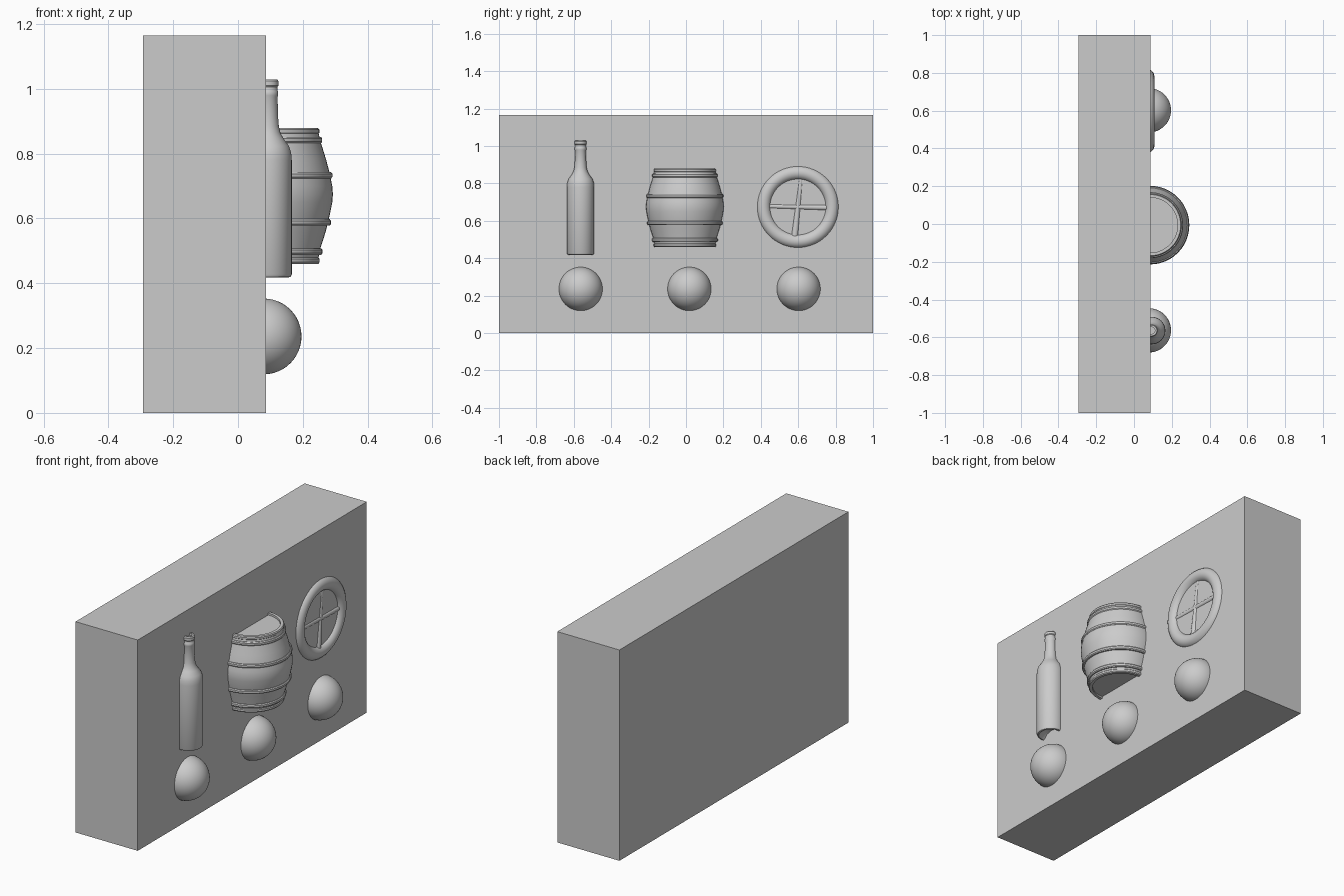
import bpy, bmesh, math
from mathutils import Vector

if "Cube" in bpy.data.objects:
    bpy.data.objects.remove(bpy.data.objects["Cube"])

WALL_X = 0.087   # front face of the backing block


def finish(obj, angle=35):
    bpy.ops.object.select_all(action='DESELECT')
    obj.select_set(True)
    bpy.context.view_layer.objects.active = obj
    bpy.ops.object.shade_smooth_by_angle(angle=math.radians(angle))


def lathe(name, profile, x, y, steps=48):
    """Revolve (radius, z) points around a vertical axis at x, y."""
    bm = bmesh.new()
    vs = [bm.verts.new((r, 0, z)) for r, z in profile]
    edges = [bm.edges.new(p) for p in zip(vs, vs[1:])]
    bmesh.ops.spin(bm, geom=vs + edges, cent=(0, 0, 0), axis=(0, 0, 1),
                   angle=math.tau, steps=steps)
    bmesh.ops.remove_doubles(bm, verts=bm.verts, dist=1e-5)
    bmesh.ops.recalc_face_normals(bm, faces=bm.faces)
    me = bpy.data.meshes.new(name)
    bm.to_mesh(me)
    bm.free()
    obj = bpy.data.objects.new(name, me)
    obj.location = (x, y, 0)
    bpy.context.collection.objects.link(obj)
    finish(obj)


def rod(name, a, b, r1, r2):
    """Tapered rod from a to b."""
    a, b = Vector(a), Vector(b)
    bpy.ops.mesh.primitive_cone_add(vertices=16, radius1=r1, radius2=r2,
                                    depth=(b - a).length, location=(a + b) / 2)
    obj = bpy.context.object
    obj.name = name
    obj.rotation_euler = (b - a).to_track_quat('Z', 'Y').to_euler()
    finish(obj)


# backing block
bpy.ops.mesh.primitive_cube_add(size=1, location=((WALL_X - 0.293) / 2, 0, 0.5825))
block = bpy.context.object
block.name = "backing_block"
block.scale = (WALL_X + 0.293, 2, 1.165)

# bottle with hollow base and ringed mouth
lathe("bottle", [
    (0, 0.45), (0.035, 0.442), (0.055, 0.422), (0.062, 0.418), (0.069, 0.42),
    (0.073, 0.428), (0.073, 0.78), (0.071, 0.803), (0.064, 0.824), (0.048, 0.846),
    (0.038, 0.864), (0.033, 0.885), (0.031, 0.91), (0.029, 0.975),
    (0.031, 0.98), (0.031, 0.992), (0.029, 0.995), (0.029, 1.006),
    (0.032, 1.01), (0.032, 1.024), (0.028, 1.029), (0.018, 1.029),
    (0.018, 1.018), (0, 1.018)], 0.093, -0.564)

# barrel body with recessed lids
BX, BY = 0.085, -0.006
lathe("barrel", [
    (0, 0.47), (0.148, 0.47), (0.148, 0.462), (0.160, 0.462), (0.170, 0.51),
    (0.186, 0.56), (0.198, 0.61), (0.206, 0.65), (0.208, 0.675), (0.206, 0.70),
    (0.198, 0.74), (0.186, 0.785), (0.172, 0.83), (0.160, 0.878),
    (0.148, 0.878), (0.148, 0.868), (0, 0.868)], BX, BY)

# barrel hoops: centre height and outer radius
for z, r in [(0.47, 0.167), (0.498, 0.176), (0.588, 0.202),
             (0.733, 0.206), (0.842, 0.175), (0.869, 0.166)]:
    h = 0.010
    lathe("barrel_hoop", [
        (r - 0.02, z - h), (r - 0.004, z - h), (r, z - h * 0.5), (r, z + h * 0.5),
        (r - 0.004, z + h), (r - 0.02, z + h), (r - 0.02, z - h)], BX, BY)

# wheel rim
WY, WZ = 0.598, 0.674
bpy.ops.mesh.primitive_torus_add(location=(0.07, WY, WZ), rotation=(0, math.pi / 2, 0),
                                 major_radius=0.183, minor_radius=0.038,
                                 major_segments=64, minor_segments=24)
bpy.context.object.name = "wheel_rim"
finish(bpy.context.object)

# wheel spokes, barely standing out of the block
rod("wheel_spoke_cross", (0.079, WY - 0.165, WZ + 0.004), (0.080, WY + 0.165, WZ - 0.004), 0.012, 0.015)
rod("wheel_spoke_upright", (0.079, WY - 0.018, WZ - 0.165), (0.077, WY + 0.018, WZ + 0.165), 0.019, 0.012)

# row of balls
for y in (-0.563, 0.018, 0.602):
    bpy.ops.mesh.primitive_uv_sphere_add(segments=48, ring_count=24, radius=0.117,
                                         location=(0.079, y, 0.236))
    bpy.context.object.name = "ball"
    finish(bpy.context.object)
